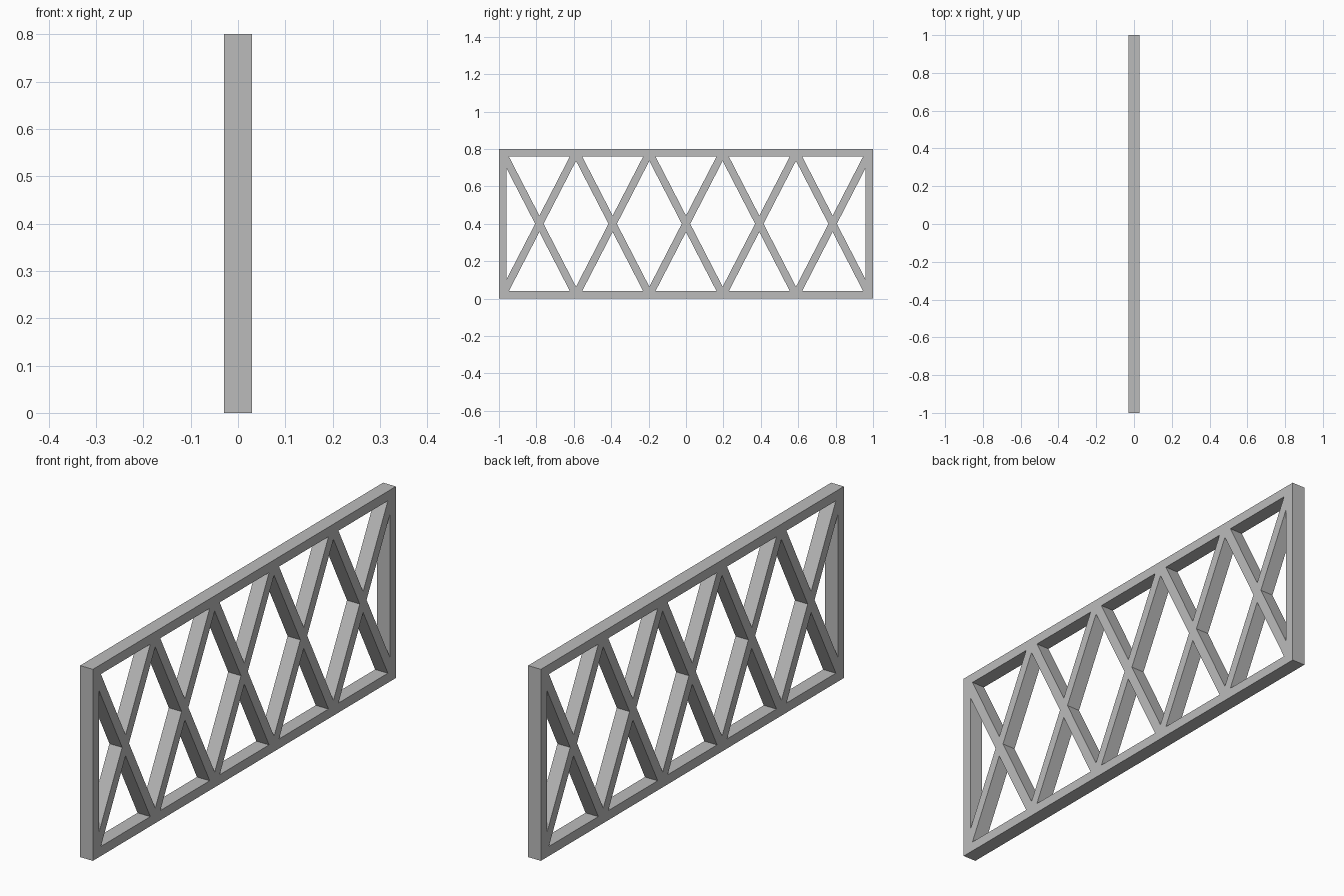
import bpy
import math

if "Cube" in bpy.data.objects:
    bpy.data.objects.remove(bpy.data.objects["Cube"], do_unlink=True)

DEPTH = 0.059      # along x
BAR = 0.04         # bar thickness
BAYS = 5
HALF = 0.98        # bar centre lines
LOW, HIGH = 0.02, 0.78

steel = bpy.data.materials.new("steel grey")
steel.use_nodes = True
GREY = (0.5, 0.5, 0.5, 1)
steel.diffuse_color = GREY
steel.node_tree.nodes["Principled BSDF"].inputs["Base Color"].default_value = GREY


def bar(name, start, end, extend=0.0):
    """Square-ended bar between two (y, z) points."""
    dy, dz = end[0] - start[0], end[1] - start[1]
    bpy.ops.mesh.primitive_cube_add(
        size=1,
        location=(0, (start[0] + end[0]) / 2, (start[1] + end[1]) / 2),
        rotation=(math.atan2(dz, dy), 0, 0))
    obj = bpy.context.object
    obj.name = name
    obj.scale = (DEPTH, math.hypot(dy, dz) + 2 * extend, BAR)
    bpy.ops.object.transform_apply(location=False, rotation=True, scale=True)
    obj.data.materials.append(steel)
    return obj


# Top and bottom rails
bar("bottom_rail", (-HALF, LOW), (HALF, LOW), BAR / 2)
bar("top_rail", (-HALF, HIGH), (HALF, HIGH), BAR / 2)

# End posts
bar("front_post", (-HALF, LOW), (-HALF, HIGH))
bar("back_post", (HALF, LOW), (HALF, HIGH))

# Crossed braces in each bay
bay = 2 * HALF / BAYS
for i in range(BAYS):
    y0 = -HALF + i * bay
    y1 = y0 + bay
    bar(f"rising_brace_{i + 1}", (y0, LOW), (y1, HIGH))
    bar(f"falling_brace_{i + 1}", (y0, HIGH), (y1, LOW))
